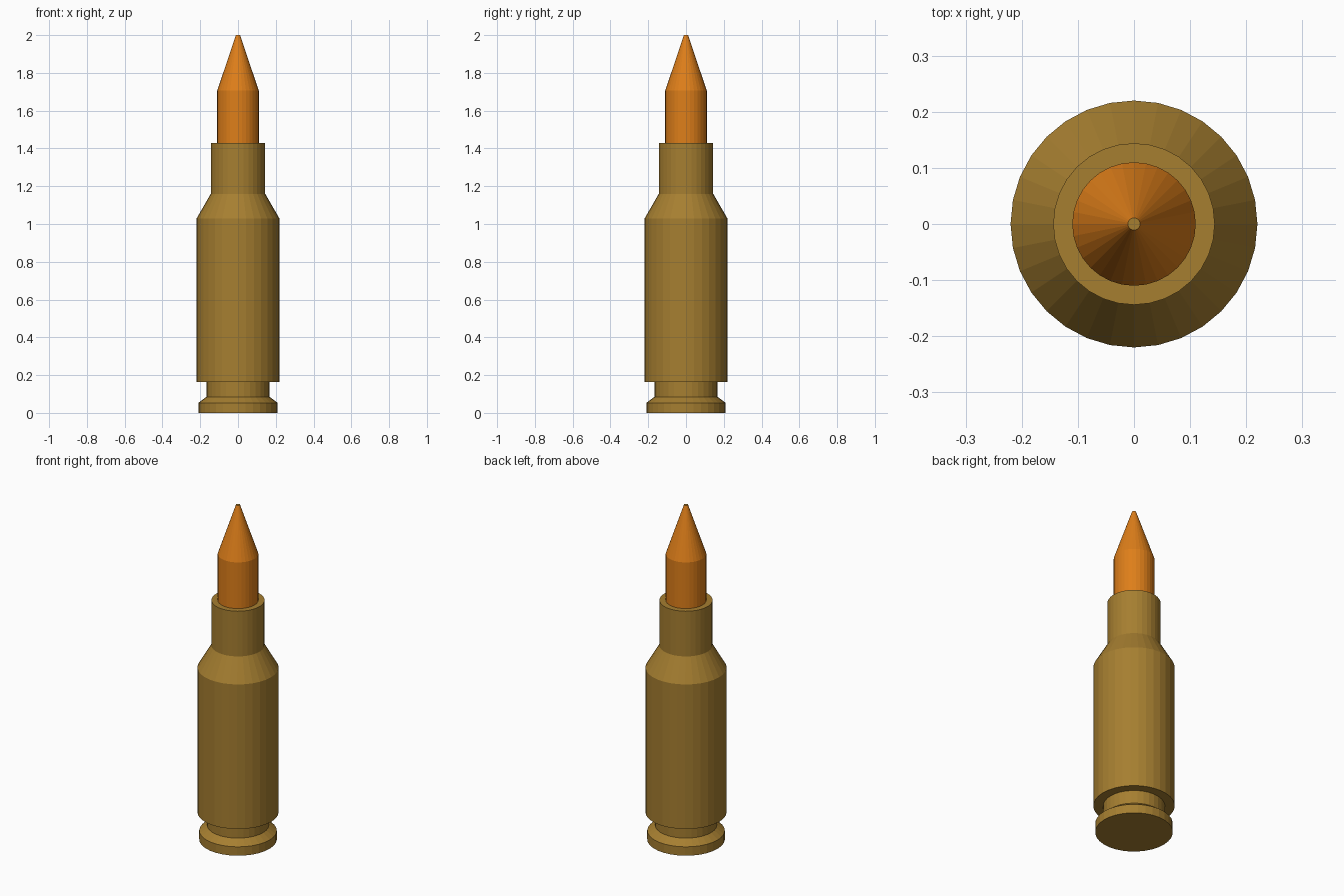
import bpy, bmesh, math

if "Cube" in bpy.data.objects:
    bpy.data.objects.remove(bpy.data.objects["Cube"])

SIDES = 32


def material(name, color):
    mat = bpy.data.materials.new(name)
    mat.diffuse_color = (*color, 1)
    mat.use_nodes = True
    mat.node_tree.nodes["Principled BSDF"].inputs["Base Color"].default_value = mat.diffuse_color
    return mat


def lathe(name, profile, mats, cap_bottom=False, cap_top=False, top_mat=0):
    """Revolve (radius, z) points around the z axis with flat faces."""
    bm = bmesh.new()
    rings = []
    for r, z in profile:
        rings.append([bm.verts.new((r * math.cos(2 * math.pi * i / SIDES),
                                    r * math.sin(2 * math.pi * i / SIDES), z))
                      for i in range(SIDES)])
    for low, high in zip(rings, rings[1:]):
        for i in range(SIDES):
            j = (i + 1) % SIDES
            bm.faces.new((low[i], low[j], high[j], high[i]))
    if cap_bottom:
        bm.faces.new(rings[0][::-1])
    if cap_top:
        bm.faces.new(rings[-1]).material_index = top_mat
    mesh = bpy.data.meshes.new(name)
    bm.to_mesh(mesh)
    bm.free()
    for mat in mats:
        mesh.materials.append(mat)
    obj = bpy.data.objects.new(name, mesh)
    bpy.context.collection.objects.link(obj)
    return obj


brass = material("brass", (0.38, 0.21, 0.03))
copper = material("copper", (0.73, 0.21, 0.01))

# Case: rim, extractor groove, body, shoulder, neck and mouth ring
lathe("case", [(0.21, 0), (0.21, 0.053), (0.167, 0.085), (0.167, 0.164),
               (0.22, 0.164), (0.22, 1.028), (0.144, 1.16), (0.144, 1.43),
               (0.11, 1.43)], [brass], cap_bottom=True)

# Bullet: straight shank and cone, with a small brass flat at the tip
lathe("bullet", [(0.11, 1.43), (0.11, 1.706), (0.011, 2.0)],
      [copper, brass], cap_top=True, top_mat=1)
